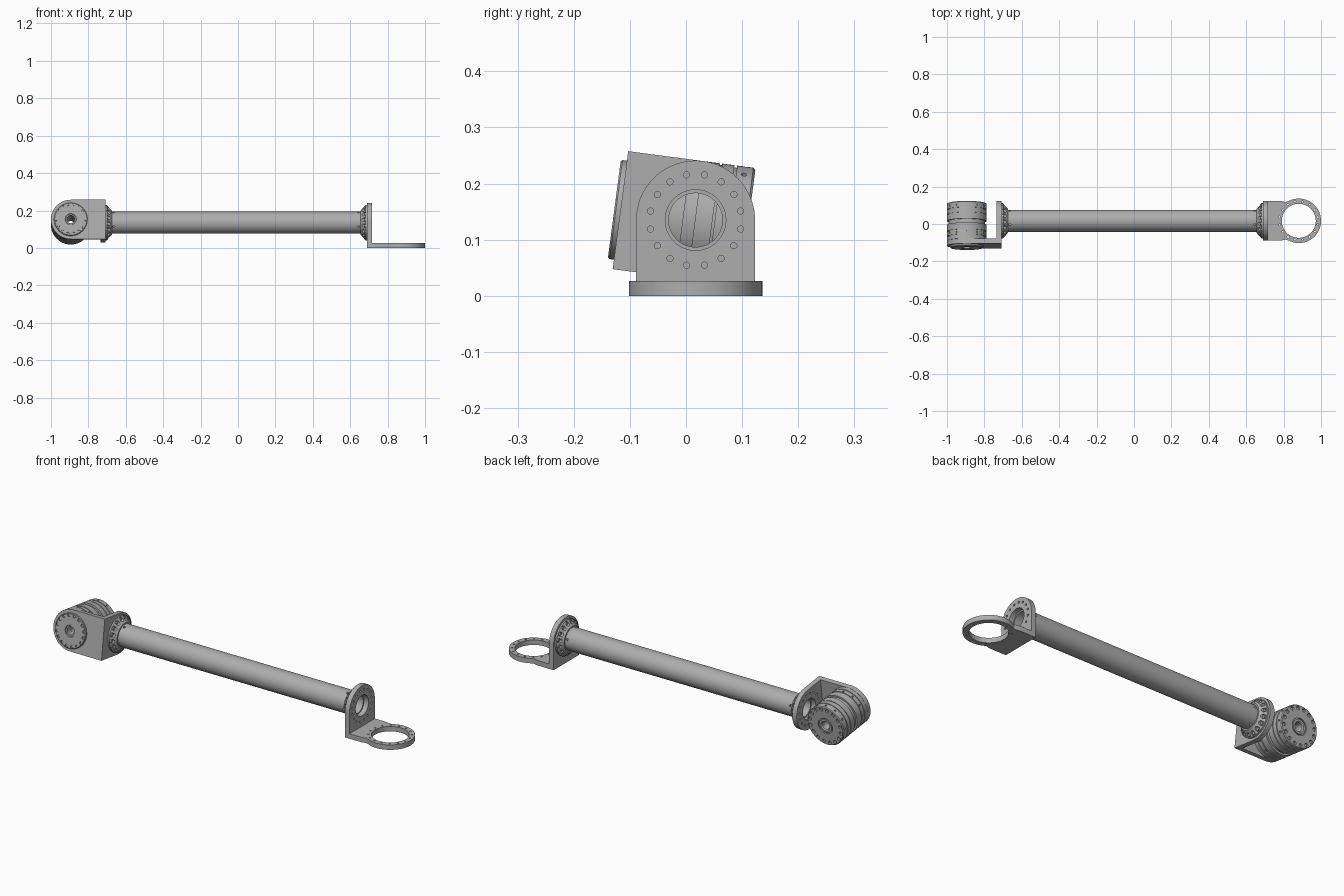
import bpy, bmesh
from math import pi, sin, cos, radians, tau
from mathutils import Matrix, Vector

if "Cube" in bpy.data.objects:
    bpy.data.objects.remove(bpy.data.objects["Cube"])

# One brushed grey for the whole mechanism
GREY = (0.42, 0.42, 0.42, 1)
metal = bpy.data.materials.new("machined_grey")
metal.use_nodes = True
metal.diffuse_color = GREY
metal.node_tree.nodes["Principled BSDF"].inputs["Base Color"].default_value = GREY

T, R = Matrix.Translation, Matrix.Rotation
ALONG_X = R(pi / 2, 4, 'Y')
ALONG_Y = R(-pi / 2, 4, 'X')
AXIS = T((0, 0.017, 0.135))
TILT = AXIS @ R(radians(-7.5), 4, 'X')
HOLE_ANGLE = tau / 32


def make(name, bm):
    bmesh.ops.recalc_face_normals(bm, faces=bm.faces)
    mesh = bpy.data.meshes.new(name)
    bm.to_mesh(mesh)
    bm.free()
    mesh.materials.append(metal)
    obj = bpy.data.objects.new(name, mesh)
    bpy.context.collection.objects.link(obj)
    return obj


def lathe(name, profile, seg=64):
    """Closed (radius, height) loop turned about z."""
    bm = bmesh.new()
    rings = [[bm.verts.new((r * cos(tau * i / seg), r * sin(tau * i / seg), h))
              for r, h in profile] for i in range(seg)]
    n = len(profile)
    for i in range(seg):
        a, b = rings[i], rings[(i + 1) % seg]
        for j in range(n):
            k = (j + 1) % n
            bm.faces.new((a[j], b[j], b[k], a[k]))
    return make(name, bm)


def slab(name, outline, thickness):
    """Outline in xy, extruded up z."""
    bm = bmesh.new()
    face = bm.faces.new([bm.verts.new((x, y, 0)) for x, y in outline])
    top = bmesh.ops.extrude_face_region(bm, geom=[face])["geom"]
    bmesh.ops.translate(bm, vec=(0, 0, thickness),
                        verts=[v for v in top if isinstance(v, bmesh.types.BMVert)])
    return make(name, bm)


def pins(name, places, seg=16):
    """Cylinders from (matrix, radius, depth)."""
    bm = bmesh.new()
    for m, r, d in places:
        bmesh.ops.create_cone(bm, cap_ends=True, segments=seg, radius1=r,
                              radius2=r, depth=d, matrix=m)
    return make(name, bm)


def circle(count, radius, height, r, depth, start=0.0, radial=False):
    turn = ALONG_X if radial else Matrix()
    return [(R(start + tau * i / count, 4, 'Z') @ T((radius, 0, height)) @ turn, r, depth)
            for i in range(count)]


def cut(obj, places, seg=16):
    cutter = pins("cutter", places, seg)
    mod = obj.modifiers.new("holes", 'BOOLEAN')
    mod.operation, mod.solver, mod.object = 'DIFFERENCE', 'EXACT', cutter
    deps = bpy.context.evaluated_depsgraph_get()
    obj.data = bpy.data.meshes.new_from_object(obj.evaluated_get(deps))
    obj.modifiers.clear()
    bpy.data.objects.remove(cutter)


def place(obj, matrix):
    obj.data.transform(matrix)
    bpy.ops.object.select_all(action='DESELECT')
    obj.select_set(True)
    bpy.context.view_layer.objects.active = obj
    bpy.ops.object.shade_smooth_by_angle(angle=radians(30))


def arc(cx, cy, r, a0, a1, n=32):
    return [(cx + r * cos(a0 + (a1 - a0) * i / n), cy + r * sin(a0 + (a1 - a0) * i / n))
            for i in range(n + 1)]


W, FOOT, PLATE = 0.106, 0.135, 0.026


def bracket(name, frame, face_x, foot_outline, foot_cuts):
    """Upright plate with a round top on a foot; tube axis runs along x."""
    up = slab(name + "_upright_plate",
              [(-W, -FOOT), (W, -FOOT)] + arc(0, 0, W, 0, pi), PLATE)
    cut(up, [(Matrix(), 0.054, 0.2)], 64)
    cut(up, circle(16, 0.082, 0, 0.0055, 0.2, HOLE_ANGLE))
    # Slab x -> y, y -> z, z -> x
    turn = Matrix(((0, 0, 1, 0), (1, 0, 0, 0), (0, 1, 0, 0), (0, 0, 0, 1)))
    place(up, frame @ T((face_x, 0, 0)) @ turn)
    foot = slab(name + "_foot_plate", foot_outline, PLATE)
    for places, seg in foot_cuts:
        cut(foot, places, seg)
    place(foot, frame @ T((face_x + PLATE, 0, -FOOT)))


# End bracket with an open mounting ring
RING_X = 0.165
ring_outline = ([(0, W), (0, -W), (0.07, -W), (0.095, -0.1)]
                + arc(RING_X, 0, 0.119, radians(-118), radians(118), 48)
                + [(0.095, 0.1), (0.07, W)])
ring_holes = [(T((RING_X, 0, 0)) @ m, r, d)
              for m, r, d in circle(16, 0.104, 0, 0.0045, 0.2, HOLE_ANGLE)]
bracket("ring_bracket", AXIS, 0.69, ring_outline,
        [([(T((RING_X, 0, 0)), 0.091, 0.2)], 64), (ring_holes, 16)])

# Joint bracket: same form, turned on its side and tilted
JOINT_X = 0.159
SIDEWAYS = Matrix(((-1, 0, 0, 0), (0, 0, 1, 0), (0, 1, 0, 0), (0, 0, 0, 1)))
bracket("joint_bracket", TILT @ SIDEWAYS, 0.709,
        [(-PLATE, W), (-PLATE, -W)] + arc(JOINT_X, 0, W, -pi / 2, pi / 2),
        [([(T((JOINT_X, 0, 0)), 0.021, 0.2)], 32)])

# Hollow tube with small cross holes at its ends
LEFT, RIGHT = -0.709, 0.69
tube = lathe("main_tube", [(0.048, LEFT + 0.001), (0.059, LEFT + 0.001),
                           (0.059, RIGHT - 0.001), (0.048, RIGHT - 0.001)], 64)
for h in (LEFT + 0.045, RIGHT - 0.045):
    cut(tube, circle(4, 0.055, h, 0.006, 0.04, radians(20), True))
place(tube, AXIS @ ALONG_X)

# Tapered bolt flanges at both tube ends
for name, x, flip, frame in (("left", LEFT, 1, TILT), ("right", RIGHT, -1, AXIS)):
    m = frame @ T((x, 0, 0)) @ R(flip * pi / 2, 4, 'Y')
    flange = lathe(name + "_flange", [(0.0585, 0), (0.094, 0), (0.094, 0.008),
                                      (0.088, 0.013), (0.066, 0.034), (0.0585, 0.034)])
    cut(flange, circle(16, 0.084, 0.027, 0.0105, 0.04, HOLE_ANGLE))
    place(flange, m)
    place(pins(name + "_flange_bolts",
               circle(16, 0.082, 0.009, 0.0075, 0.012, HOLE_ANGLE)), m)

# Round joint housing with grooves and a central bore
JOINT = TILT @ T((-0.709 - PLATE - JOINT_X, 0, 0)) @ ALONG_Y
BACK, FRONT = 0.094, -0.108


def groove(a, b, depth):
    return [(W, a), (W - depth, a), (W - depth, b), (W, b)]


body = lathe("joint_housing", [(0.021, FRONT), (W, FRONT)]
             + groove(-0.088, -0.084, 0.004) + groove(-0.062, -0.057, 0.004)
             + groove(-0.022, -0.001, 0.009) + groove(0.03, 0.034, 0.003)
             + groove(0.056, 0.061, 0.004)
             + [(W, BACK - 0.004), (W - 0.004, BACK), (0.042, BACK), (0.042, BACK - 0.006),
                (0.036, BACK - 0.006), (0.036, BACK), (0.026, BACK), (0.021, BACK - 0.005)])
cut(body, circle(16, 0.09, BACK, 0.009, 0.024, HOLE_ANGLE))
for h in (-0.072, 0.075):
    cut(body, circle(12, W, h, 0.005, 0.012, 0, True))
place(body, JOINT)
place(pins("housing_bolts", circle(16, 0.09, BACK - 0.01, 0.006, 0.01, HOLE_ANGLE)), JOINT)

# Front cap with rim bolts and a recessed hub
cap = lathe("joint_cap", [(0.021, -0.133), (0.089, -0.133), (0.089, -0.143),
                          (0.086, -0.146), (0.03, -0.146), (0.028, -0.141), (0.021, -0.141)])
cut(cap, circle(16, 0.079, -0.146, 0.0075, 0.014, HOLE_ANGLE))
place(cap, JOINT)
place(pins("cap_bolts", circle(16, 0.079, -0.139, 0.005, 0.008, HOLE_ANGLE)), JOINT)
